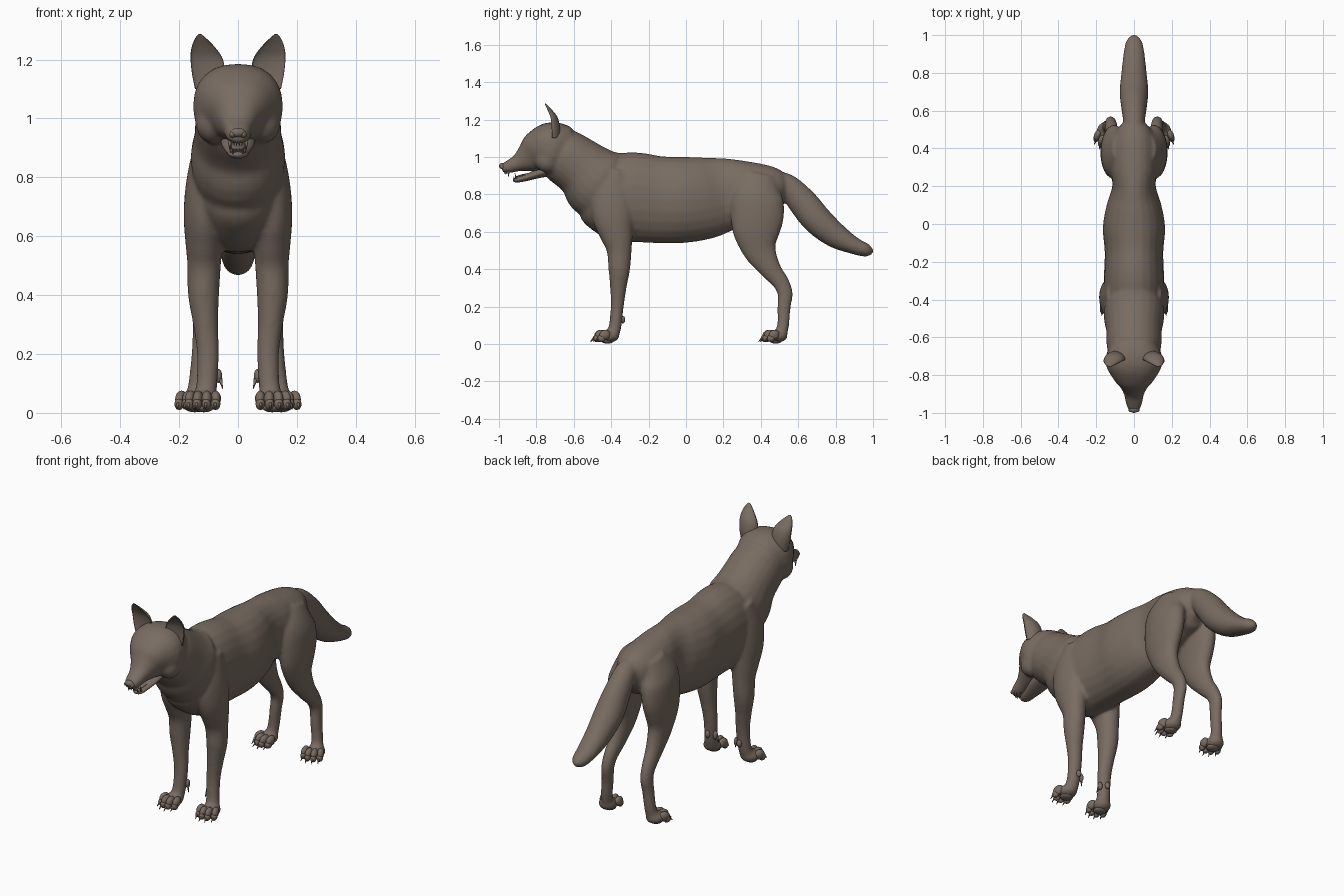
import bpy, bmesh, math
from mathutils import Vector, Matrix

cube = bpy.data.objects.get("Cube")
if cube:
    bpy.data.objects.remove(cube, do_unlink=True)

fur = bpy.data.materials.new("grey_brown_fur")
fur.use_nodes = True
COLOUR = (0.19, 0.15, 0.12, 1)
fur.diffuse_color = COLOUR
fur.node_tree.nodes["Principled BSDF"].inputs["Base Color"].default_value = COLOUR


def spline(pts, steps=5):
    """Smooth curve through stations of x, y, z, half width, half depth."""
    out = []
    for i in range(len(pts) - 1):
        a, b, c, d = (pts[max(0, min(len(pts) - 1, i + k))] for k in (-1, 0, 1, 2))
        for s in range(steps):
            t = s / steps
            out.append([0.5 * (2 * q + (r - p) * t + (2 * p - 5 * q + 4 * r - w) * t * t
                               + (3 * q - p - 3 * r + w) * t ** 3)
                        for p, q, r, w in zip(a, b, c, d)])
    return out + [list(pts[-1])]


def loft(bm, stations, side=1, power=2.0, cup=1.0, n=24):
    """Closed tube of oval rings; cup < 0 hollows the front half."""
    path = spline(stations)
    rings = []
    for i, (x, y, z, w, d) in enumerate(path):
        p, q = path[max(0, i - 1)], path[min(len(path) - 1, i + 1)]
        tangent = Vector((0, q[1] - p[1], q[2] - p[2])).normalized()
        up = tangent.cross(Vector((1, 0, 0)))
        ring = []
        for k in range(n):
            a = math.tau * k / n
            c, s = math.cos(a), math.sin(a)
            c = math.copysign(abs(c) ** (2 / power), c)
            s = math.copysign(abs(s) ** (2 / power), s)
            s *= cup if s < 0 else 1
            co = Vector((x + max(w, .002) * c, y, z)) + up * max(d, .002) * s
            ring.append(bm.verts.new((co.x * side, co.y, co.z)))
        rings.append(ring)
    for r0, r1 in zip(rings, rings[1:]):
        for k in range(n):
            bm.faces.new((r0[k], r0[(k + 1) % n], r1[(k + 1) % n], r1[k]))
    bm.faces.new(rings[0])
    bm.faces.new(rings[-1])


def ellipsoid(bm, centre, radii, turn=0.0, tilt=0.0):
    m = (Matrix.Translation(centre) @ Matrix.Rotation(turn, 4, 'Z')
         @ Matrix.Rotation(tilt, 4, 'X') @ Matrix.Diagonal((*radii, 1)))
    bmesh.ops.create_uvsphere(bm, u_segments=16, v_segments=10, radius=1, matrix=m)


def spike(bm, base, tip, radius):
    base, tip = Vector(base), Vector(tip)
    d = tip - base
    m = Matrix.Translation((base + tip) / 2) @ d.to_track_quat('Z', 'Y').to_matrix().to_4x4()
    bmesh.ops.create_cone(bm, cap_ends=True, segments=8, radius1=radius,
                          radius2=radius * .15, depth=d.length, matrix=m)


def finish(name, bm, mirror=False):
    bmesh.ops.recalc_face_normals(bm, faces=bm.faces)
    mesh = bpy.data.meshes.new(name)
    bm.to_mesh(mesh)
    bm.free()
    mesh.materials.append(fur)
    for f in mesh.polygons:
        f.use_smooth = True
    ob = bpy.data.objects.new(name, mesh)
    bpy.context.collection.objects.link(ob)
    if mirror:
        ob.modifiers.new("mirror", 'MIRROR').use_axis[0] = True
    return ob


# Body: overlapping volumes fused into one skin
body = bmesh.new()
torso = [(-.565, .75, .04, .05), (-.53, .75, .11, .13), (-.43, .765, .155, .22),
         (-.3, .785, .16, .24), (-.15, .772, .155, .233), (-.02, .77, .165, .23),
         (.1, .78, .145, .22), (.2, .797, .115, .2), (.3, .81, .125, .175),
         (.42, .82, .12, .14), (.5, .81, .09, .11), (.535, .8, .04, .06)]
neck = [(-.33, .8, .12, .15), (-.46, .855, .16, .197), (-.555, .937, .148, .16),
        (-.655, 1.005, .143, .148), (-.72, 1.04, .12, .13)]
head = [(-.63, 1.03, .12, .13), (-.7, 1.04, .15, .145), (-.75, 1.035, .148, .14),
        (-.8, 1.02, .118, .115), (-.845, .995, .08, .082), (-.9, .967, .053, .046),
        (-.95, .947, .043, .034), (-.985, .94, .03, .022)]
tail = [(.42, .87, .05, .05), (.53, .855, .056, .06), (.62, .762, .068, .078),
        (.7, .665, .076, .08), (.8, .58, .067, .068), (.9, .525, .056, .046),
        (.96, .503, .045, .037), (.985, .498, .03, .026), (1.003, .497, .008, .008)]
for part, power in ((torso, 2.1), (neck, 2.1), (head, 2.3), (tail, 2)):
    loft(body, [(0, *s) for s in part], power=power)

front_leg = [(.1, -.37, .93, .045, .07), (.112, -.395, .8, .062, .11),
             (.115, -.39, .68, .07, .11), (.115, -.37, .58, .064, .088),
             (.115, -.357, .5, .057, .067), (.117, -.357, .4, .053, .058),
             (.11, -.362, .3, .043, .044), (.102, -.368, .2, .038, .035),
             (.106, -.378, .1, .036, .034), (.115, -.395, .04, .04, .036)]
rear_leg = [(.065, .4, .91, .05, .08), (.095, .38, .8, .072, .135),
            (.108, .382, .7, .07, .143), (.112, .378, .6, .062, .128),
            (.112, .395, .5, .05, .09), (.115, .452, .4, .041, .058),
            (.12, .506, .33, .034, .045), (.123, .53, .27, .031, .041),
            (.128, .524, .2, .03, .036), (.138, .519, .1, .031, .032),
            (.147, .503, .04, .037, .034)]
paws = {"front": (.118, -.435, .12), "rear": (.15, .465, .25)}
for side in (1, -1):
    loft(body, front_leg, side)
    loft(body, rear_leg, side)
    for x, y, turn in paws.values():
        ellipsoid(body, (side * x, y + .025, .042), (.05, .055, .034), side * turn)
    # Brow ridge and cheek
    ellipsoid(body, (side * .055, -.81, 1.068), (.04, .035, .022), side * .6)
    ellipsoid(body, (side * .085, -.74, .985), (.06, .07, .07))
skin = finish("body", body)
remesh = skin.modifiers.new("fuse", 'REMESH')
remesh.mode = 'VOXEL'
remesh.voxel_size = .009
remesh.use_smooth_shade = True
soften = skin.modifiers.new("soften", 'SMOOTH')
soften.factor = .5
soften.iterations = 9

# Ears, hollow at the front
ears = bmesh.new()
loft(ears, [(.096, -.715, 1.1, .05, .04), (.1, -.718, 1.15, .056, .045),
            (.106, -.722, 1.2, .055, .038), (.116, -.733, 1.235, .043, .025),
            (.126, -.748, 1.268, .022, .012), (.129, -.755, 1.285, .006, .004)],
     cup=-.35)
finish("ears", ears, True)

# Lower jaw and tongue
jaw = bmesh.new()
loft(jaw, [(0, -.74, .93, .06, .035), (0, -.8, .908, .054, .024), (0, -.86, .888, .04, .018),
           (0, -.905, .878, .03, .015), (0, -.925, .878, .012, .007)])
finish("lower_jaw", jaw)
tongue = bmesh.new()
ellipsoid(tongue, (0, -.86, .904), (.024, .05, .007), tilt=.2)
finish("tongue", tongue)

# Nose with nostril wings
nose = bmesh.new()
ellipsoid(nose, (0, -.982, .952), (.026, .018, .016))
for side in (1, -1):
    ellipsoid(nose, (side * .018, -.98, .946), (.012, .016, .012))
finish("nose", nose)

# Teeth
teeth = bmesh.new()
spike(teeth, (.028, -.95, .925), (.028, -.948, .892), .007)
spike(teeth, (.022, -.908, .885), (.024, -.915, .913), .006)
for i in range(3):
    spike(teeth, (.005 + i * .008, -.968 + i * .004, .922), (.005 + i * .008, -.968 + i * .004, .907), .004)
    spike(teeth, (.004 + i * .006, -.918, .88), (.004 + i * .006, -.922, .897), .003)
finish("teeth", teeth, True)

# Eyes with upper and lower lids
eyes = bmesh.new()
ellipsoid(eyes, (.064, -.832, 1.046), (.014, .013, .012))
for dz in (.009, -.009):
    ellipsoid(eyes, (.064, -.831, 1.046 + dz), (.021, .012, .005), .5)
finish("eyes", eyes, True)

# Toes and claws fan out from each paw
for name, (px, py, turn) in paws.items():
    toes, claws = bmesh.new(), bmesh.new()
    place = Matrix.Translation((px, py, 0)) @ Matrix.Rotation(turn, 4, 'Z')
    for i, off in enumerate((-.043, -.015, .015, .043)):
        reach = -.022 if i in (1, 2) else -.004
        ellipsoid(toes, place @ Vector((off, reach, .048)), (.018, .032, .027), turn + off * 4, .3)
        ellipsoid(toes, place @ Vector((off * 1.05, reach - .018, .03)), (.016, .022, .02), turn)
        spike(claws, place @ Vector((off * 1.05, reach - .032, .034)),
              place @ Vector((off * 1.1, reach - .054, .012)), .007)
    ellipsoid(toes, place @ Vector((0, .015, .018)), (.035, .035, .016), turn)
    finish(name + "_toes", toes, True)
    finish(name + "_claws", claws, True)

# Dewclaws and wrist pads on the front legs
dew = bmesh.new()
ellipsoid(dew, (.066, -.36, .125), (.012, .015, .024))
spike(dew, (.06, -.365, .115), (.052, -.372, .082), .007)
ellipsoid(dew, (.1, -.338, .13), (.014, .013, .02))
finish("dewclaws", dew, True)
